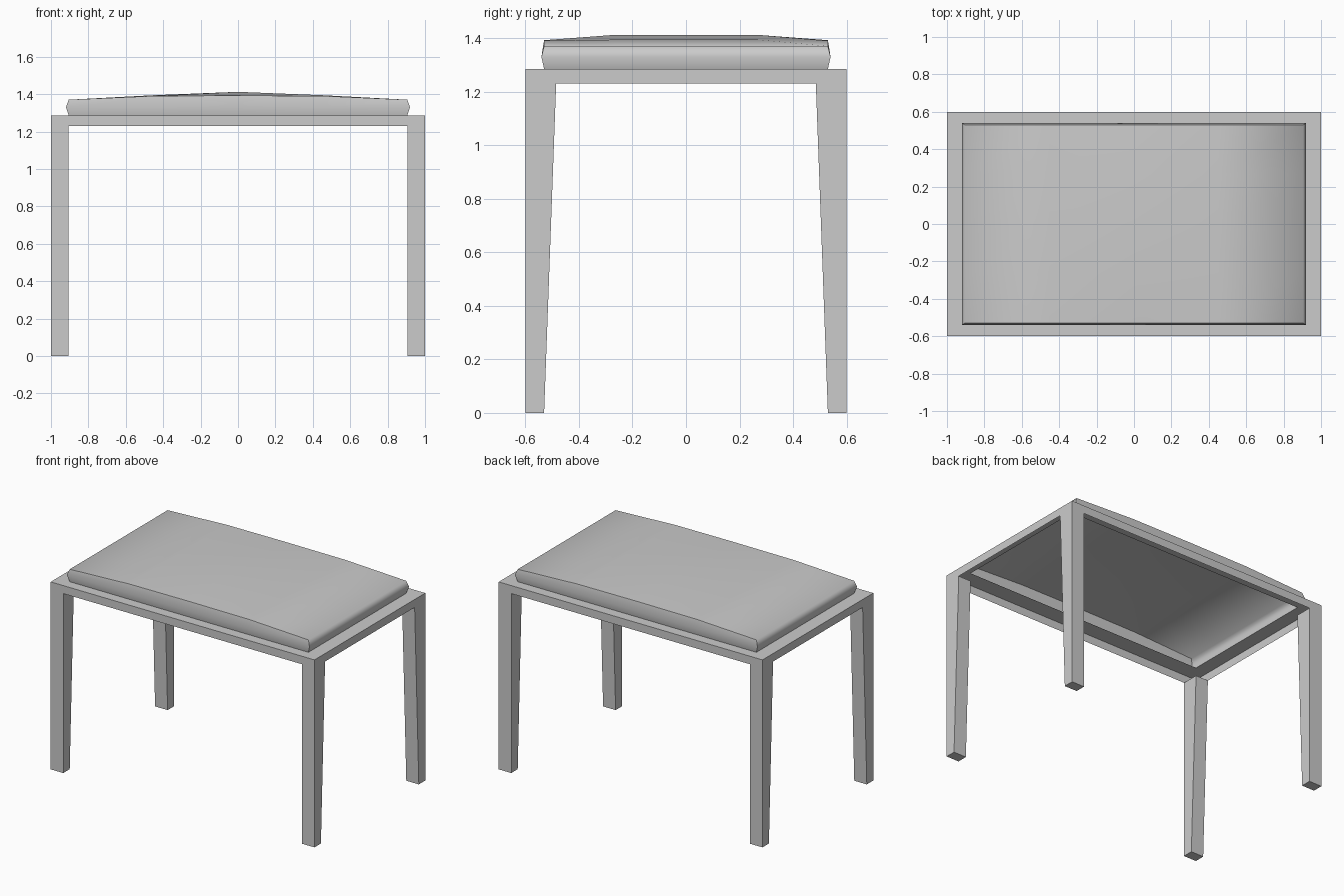
import bpy, bmesh

if "Cube" in bpy.data.objects:
    bpy.data.objects.remove(bpy.data.objects["Cube"])

W, D, H = 1.0, 0.6, 1.285      # half width, half depth, frame top
RAIL_Z = 1.23                  # underside of the apron
IN_X, IN_Y = 0.905, 0.485      # frame opening


def finish(bm, name, smooth=False):
    for f in bm.faces:
        f.smooth = smooth
    mesh = bpy.data.meshes.new(name)
    bm.to_mesh(mesh)
    bm.free()
    ob = bpy.data.objects.new(name, mesh)
    bpy.context.collection.objects.link(ob)
    return ob


def rectangle(bm, x, y, z):
    return [bm.verts.new((sx * x, sy * y, z))
            for sx, sy in ((-1, -1), (1, -1), (1, 1), (-1, 1))]


def bridge(bm, a, b):
    for i in range(4):
        j = (i + 1) % 4
        bm.faces.new((a[i], a[j], b[j], b[i]))


# Frame: flat top ring with a thin apron around the outside
bm = bmesh.new()
low = rectangle(bm, W, D, RAIL_Z)
top = rectangle(bm, W, D, H)
inner = rectangle(bm, IN_X, IN_Y, H)
bridge(bm, low, top)
bridge(bm, top, inner)
finish(bm, "frame")


# Legs: straight outside, inner side tapers towards the foot
def leg(name, sx, sy):
    bm = bmesh.new()

    def ring(y_in, z):
        return [bm.verts.new((sx * x, sy * y, z))
                for x, y in ((IN_X, y_in), (W, y_in), (W, D), (IN_X, D))]
    foot, head = ring(0.53, 0), ring(IN_Y, RAIL_Z)
    bridge(bm, foot, head)
    bm.faces.new(foot[::-1])
    if sx * sy < 0:
        bmesh.ops.reverse_faces(bm, faces=bm.faces[:])
    finish(bm, name)


for sx, side in ((-1, "left"), (1, "right")):
    for sy, end in ((-1, "front"), (1, "back")):
        leg(f"{end}_{side}_leg", sx, sy)

# Cushion: softly crowned top with bulging sides, open underneath
bm = bmesh.new()
bmesh.ops.create_grid(bm, x_segments=4, y_segments=4, size=1)
edge_z = (1.392, 1.39, 1.37)     # front/back edge height: middle to end
crown_z = (1.412, 1.394, 1.37)   # interior height: middle to end
for v in bm.verts:
    i = round(abs(v.co.x) * 2)
    on_edge = abs(v.co.y) > 0.9
    v.co = (v.co.x * 0.905, v.co.y * 0.53, (edge_z if on_edge else crown_z)[i])

for x, y, z in ((0.92, 0.54, 1.33), (0.905, 0.53, H)):
    border = [e for e in bm.edges if e.is_boundary]
    ext = bmesh.ops.extrude_edge_only(bm, edges=border)["geom"]
    verts = [v for v in ext if isinstance(v, bmesh.types.BMVert)]
    mx = max(abs(v.co.x) for v in verts)
    my = max(abs(v.co.y) for v in verts)
    for v in verts:
        v.co = (v.co.x / mx * x, v.co.y / my * y, z)
bmesh.ops.recalc_face_normals(bm, faces=bm.faces[:])
if max(bm.faces, key=lambda f: f.calc_center_median().z).normal.z < 0:
    bmesh.ops.reverse_faces(bm, faces=bm.faces[:])

# Crisp seams along the long edges and down the corners
for e in bm.edges:
    a, b = (v.co for v in e.verts)
    seam = min(abs(a.y), abs(b.y)) > 0.52 and min(a.z, b.z) > 1.36
    corner = all(abs(p.x) > 0.9 and abs(p.y) > 0.52 for p in (a, b))
    if seam or corner:
        e.smooth = False
finish(bm, "cushion", True)
